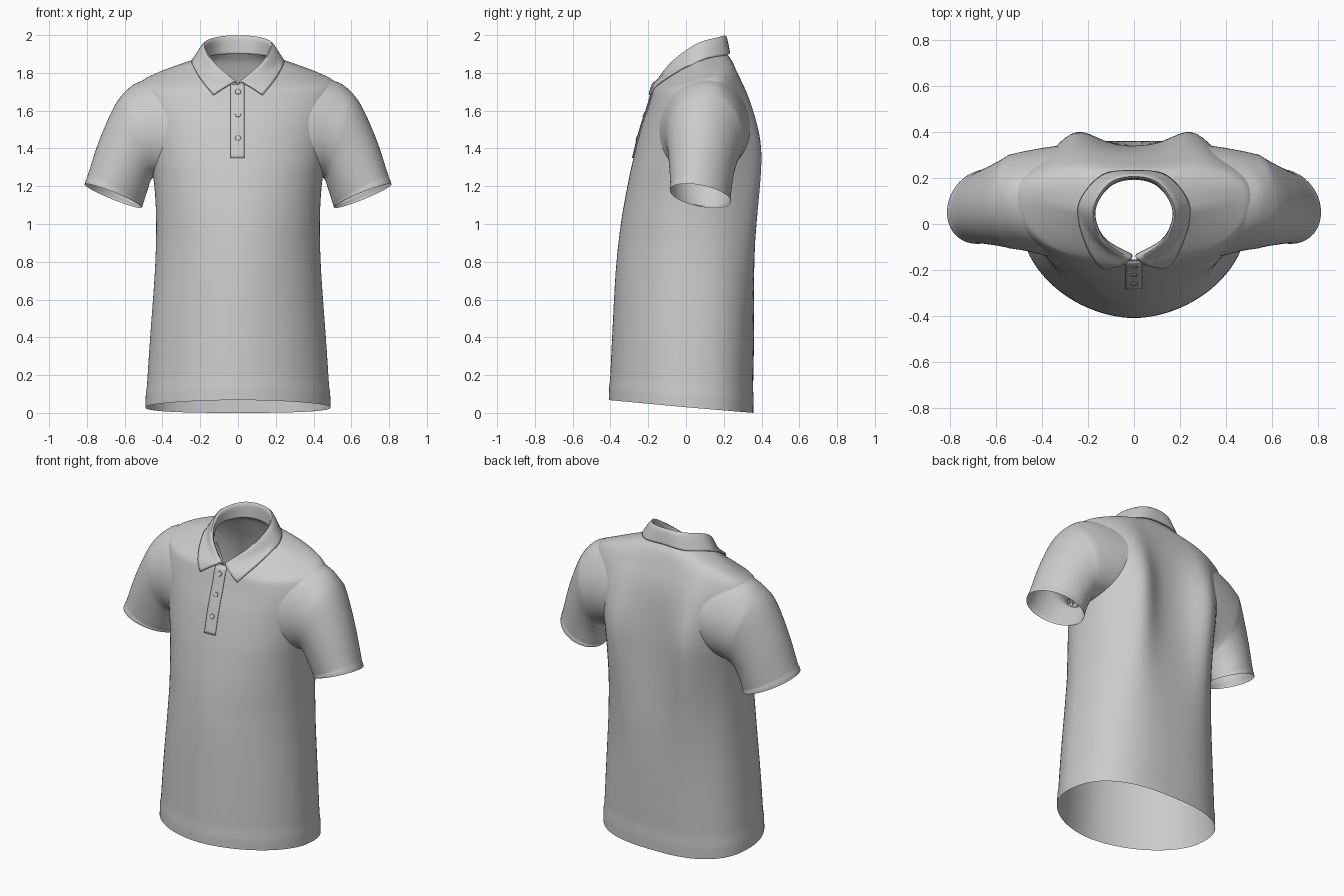
import bpy, bmesh, math
from mathutils import Vector
from mathutils.bvhtree import BVHTree

if "Cube" in bpy.data.objects:
    bpy.data.objects.remove(bpy.data.objects["Cube"])


def spline(pts, sub):
    """Catmull-Rom through tuples of any length."""
    out = []
    n = len(pts)
    for i in range(n - 1):
        a, b, c, d = pts[max(i - 1, 0)], pts[i], pts[i + 1], pts[min(i + 2, n - 1)]
        for k in range(sub):
            t = k / sub
            out.append(tuple(0.5 * (2 * q + (r - p) * t + (2 * p - 5 * q + 4 * r - s) * t * t
                                    + (3 * q - p - 3 * r + s) * t ** 3)
                             for p, q, r, s in zip(a, b, c, d)))
    return out + [tuple(pts[-1])]


def grid_faces(rows, cols, closed):
    m = cols if closed else cols - 1
    return [(i * cols + j, i * cols + (j + 1) % cols, (i + 1) * cols + (j + 1) % cols, (i + 1) * cols + j)
            for i in range(rows - 1) for j in range(m)]


def make(name, verts, faces, angle=50):
    me = bpy.data.meshes.new(name)
    me.from_pydata([tuple(v) for v in verts], [], faces)
    ob = bpy.data.objects.new(name, me)
    bpy.context.collection.objects.link(ob)
    bm = bmesh.new()
    bm.from_mesh(me)
    bmesh.ops.delete(bm, geom=[v for v in bm.verts if not v.link_faces], context='VERTS')
    bmesh.ops.recalc_face_normals(bm, faces=bm.faces)
    bm.to_mesh(me)
    bm.free()
    smooth(ob, angle)
    return ob


def smooth(ob, angle=50):
    bpy.ops.object.select_all(action='DESELECT')
    ob.select_set(True)
    bpy.context.view_layer.objects.active = ob
    bpy.ops.object.shade_smooth_by_angle(angle=math.radians(angle))


def thicken(ob, t):
    mod = ob.modifiers.new("thickness", 'SOLIDIFY')
    mod.thickness = t
    mod.offset = 0


# Torso rings: half width, side y z, front y z, back y z
RINGS = [
    (.486, .00, .03, -.405, .068, .353, .00),
    (.482, .00, .14, -.402, .17, .355, .12),
    (.465, .00, .40, -.39, .42, .36, .40),
    (.440, .01, .75, -.372, .75, .36, .75),
    (.433, .02, 1.0, -.345, 1.0, .35, 1.0),
    (.443, .04, 1.2, -.31, 1.2, .342, 1.2),
    (.467, .06, 1.35, -.278, 1.35, .338, 1.35),
    (.500, .08, 1.5, -.24, 1.5, .33, 1.5),
    (.528, .09, 1.62, -.207, 1.60, .318, 1.62),
    (.530, .10, 1.70, -.19, 1.655, .302, 1.70),
    (.505, .10, 1.758, -.18, 1.69, .28, 1.77),
    (.440, .10, 1.789, -.174, 1.71, .262, 1.82),
    (.340, .08, 1.825, -.168, 1.725, .245, 1.86),
    (.240, .06, 1.86, -.162, 1.737, .225, 1.89),
    (.185, .05, 1.885, -.155, 1.745, .21, 1.91),
]
SEG = 96
verts = []
rings = spline(RINGS, 5)
for i, (hw, ys, zs, yf, zf, yb, zb) in enumerate(rings):
    band = .004 if i < 5 else 0          # doubled hem
    for j in range(SEG):
        a = 2 * math.pi * j / SEG
        c, s = math.cos(a), math.sin(a)
        low = min(max((zs - .9) / .4, 0), 1)
        e = 2 / (2.6 if s > 0 else 1.85 + .25 * low)
        x = (hw + band) * math.copysign(abs(c) ** e, c)
        f = abs(s) ** e
        ye, ze = (yb, zb) if s > 0 else (yf, zf)
        y, z = ys + (ye - ys) * f, zs + (ze - zs) * f
        if s > 0:                        # shoulder-blade drape beside the spine groove
            sig = .5 if z < 1.35 else .33
            y += .092 * f * math.exp(-((abs(x) - .265) / .125) ** 2 - ((z - 1.35) / sig) ** 2)
        verts.append((x, y + band * s, z))
faces = grid_faces(len(rings), SEG, True)
tree = BVHTree.FromPolygons([Vector(v) for v in verts], faces)


# Armhole cut in the torso
def in_armhole(f):
    c = sum((Vector(verts[k]) for k in f), Vector()) / 4
    return abs(c.x) > .25 and ((c.y - .1) / .24) ** 2 + ((c.z - 1.505) / .257) ** 2 < .86


make("torso", verts, [f for f in faces if not in_armhole(f)], 60)

# Sleeves: top x y z, bottom x y z, front y, back y
SLEEVE = [
    (.490, .10, 1.762, .455, .08, 1.248, -.14, .34),
    (.565, .09, 1.728, .463, .08, 1.235, -.115, .318),
    (.645, .08, 1.640, .472, .085, 1.20, -.10, .285),
    (.730, .07, 1.455, .487, .09, 1.155, -.09, .255),
    (.790, .06, 1.275, .503, .10, 1.105, -.082, .237),
    (.810, .05, 1.210, .512, .10, 1.088, -.08, .232),
]
sv, N = [], 72
srings = spline(SLEEVE, 6)
shift = [0] * N
for i, (tx, ty, tz, bx, by, bz, yf, yb) in enumerate(srings):
    t = i / (len(srings) - 1)
    for j in range(N):
        a = 2 * math.pi * j / N
        c, s = math.cos(a), math.sin(a)
        x = (tx + bx) / 2 + c * (tx - bx) / 2
        z = (tz + bz) / 2 + c * (tz - bz) / 2 - .02 * s * t
        y = (yf + yb) / 2 + s * (yb - yf) / 2 + c * (ty - by) / 2
        if i == 0:                       # sew the first ring onto the torso surface
            hit = tree.ray_cast(Vector((1, y, z)), Vector((-1, 0, 0)))[0]
            if hit and hit.x > .2:
                shift[j] = hit.x - .002 - x
        x += shift[j] * max(0, 1 - i / 9)    # ease the seam into the sleeve
        if len(srings) - 5 < i:          # doubled cuff
            x, y = x + .003 * c, y + .004 * s
        sv.append((x, y, z))
sleeve = make("sleeves", sv, grid_faces(len(srings), N, True), 60)
sleeve.modifiers.new("both_sides", 'MIRROR')

# Collar: neck seam, fold and outer edge, right half from back to front
COLLAR = [
    [(0, .198, 1.90), (.11, .165, 1.895), (.178, .05, 1.875), (.13, -.065, 1.80), (.012, -.135, 1.725)],
    [(0, .207, 1.993), (.11, .176, 1.984), (.178, .06, 1.95), (.137, -.07, 1.857), (.022, -.155, 1.752)],
    [(0, .228, 1.905), (.14, .207, 1.893), (.237, .085, 1.868), (.212, -.04, 1.79), (.13, -.178, 1.682)],
]
rows = []
for half in COLLAR:
    full = [(-x, y, z) for x, y, z in reversed(half[1:])] + half
    rows.append(spline(full, 8))
cols = [spline(list(p), 6) for p in zip(*rows)]


def front_y(x, z, default):
    hit = tree.ray_cast(Vector((x, -1, z)), Vector((0, 1, 0)))[0]
    return hit.y if hit and hit.y < .05 else default


cv = []
for c in cols:
    for k, (x, y, z) in enumerate(c):
        if k >= 7 and y < .03:           # keep the flap lying on top of the chest
            y = min(y, front_y(x, z, 1) - .016)
        cv.append((x, y, z))
collar = make("collar", cv, grid_faces(len(cols), len(cols[0]), False), 60)
thicken(collar, .012)

# Button placket following the chest
pv, PR, PC = [], 24, 6
for i in range(PR):
    z = 1.35 + .39 * i / (PR - 1)
    for j in range(PC):
        x = -.04 + .075 * j / (PC - 1)
        pv.append((x, front_y(x, z, -.158) - .002 - .004 * (1 - j / (PC - 1)), z))
placket = make("placket", pv, grid_faces(PR, PC, False), 40)
thicken(placket, .006)

# Buttons with raised rims
for k, z in enumerate((1.70, 1.58, 1.455)):
    pos, rot = (0, front_y(0, z, -.158) - .009, z), (math.radians(71), 0, 0)
    bpy.ops.mesh.primitive_cylinder_add(vertices=24, radius=.013, depth=.006, location=pos, rotation=rot)
    bpy.context.object.name = f"button_{k + 1}"
    smooth(bpy.context.object)
    bpy.ops.mesh.primitive_torus_add(major_radius=.012, minor_radius=.003, major_segments=24,
                                     minor_segments=8, location=pos, rotation=rot)
    bpy.context.object.name = f"button_rim_{k + 1}"
    smooth(bpy.context.object)
